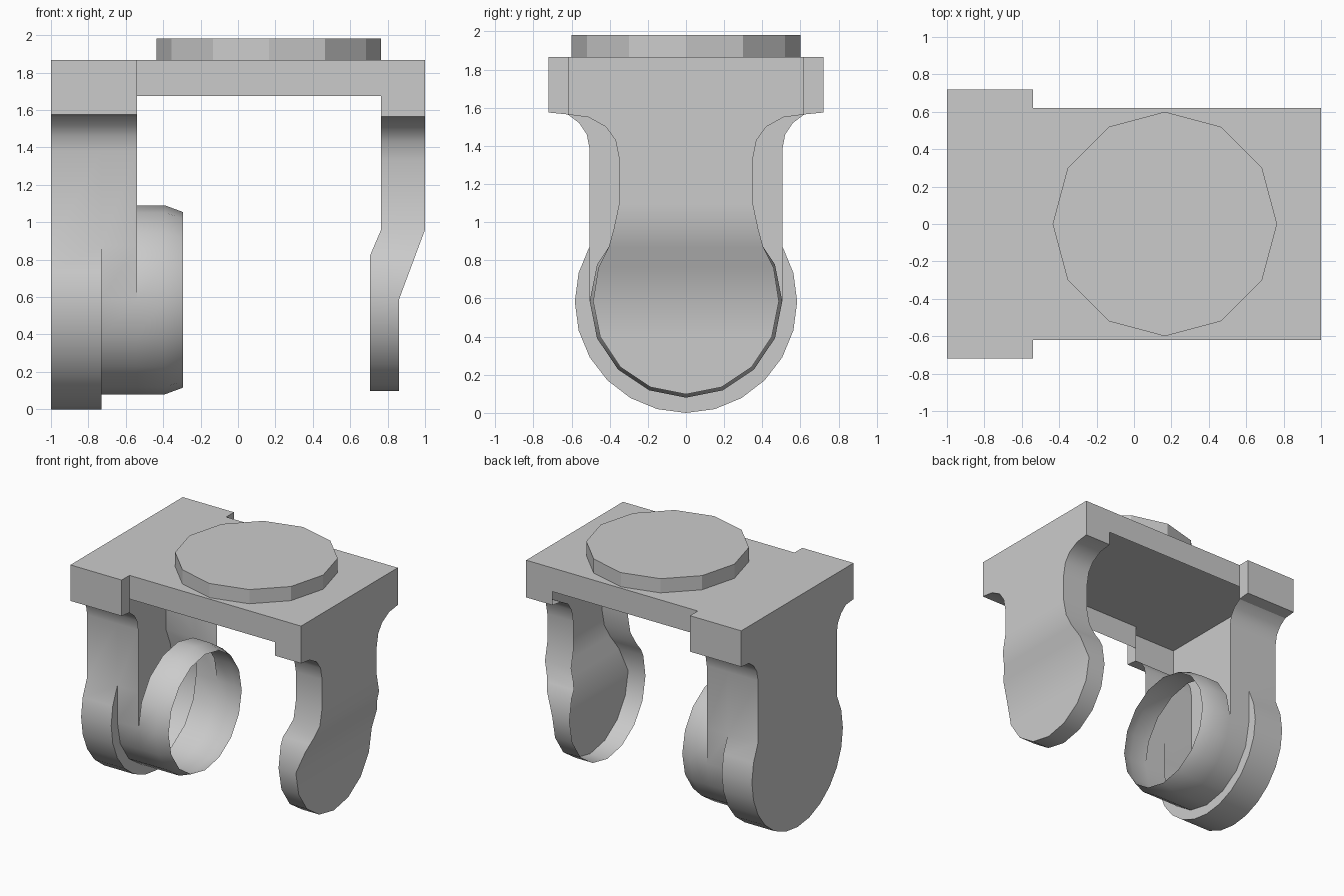
import bpy, bmesh
from math import sin, cos, radians

cube = bpy.data.objects.get("Cube")
if cube:
    bpy.data.objects.remove(cube, do_unlink=True)

grey = bpy.data.materials.new("plain_grey")
grey.use_nodes = True
GREY = (0.6, 0.6, 0.6, 1)
grey.diffuse_color = GREY
grey.node_tree.nodes["Principled BSDF"].inputs["Base Color"].default_value = GREY
TOP = 1.867


def make(name, faces, smooth=True):
    """Weld a list of polygons into one object."""
    bm = bmesh.new()
    for f in faces:
        bm.faces.new([bm.verts.new(p) for p in f])
    bmesh.ops.remove_doubles(bm, verts=bm.verts, dist=0.0005)
    bmesh.ops.recalc_face_normals(bm, faces=bm.faces)
    mesh = bpy.data.meshes.new(name)
    bm.to_mesh(mesh)
    bm.free()
    mesh.materials.append(grey)
    ob = bpy.data.objects.new(name, mesh)
    bpy.context.collection.objects.link(ob)
    if smooth:
        bpy.ops.object.select_all(action='DESELECT')
        ob.select_set(True)
        bpy.context.view_layer.objects.active = ob
        bpy.ops.object.shade_smooth_by_angle(angle=radians(30))
    return ob


def arc(radius, cz, start, end, steps):
    """Points (y, z) on an arc; angles in degrees."""
    angles = [radians(start + (end - start) * i / steps) for i in range(steps + 1)]
    return [(radius * cos(a), cz + radius * sin(a)) for a in angles]


def at(x, outline):
    return [(x, y, z) for y, z in outline]


def walls(a, b, closed=True):
    """Quads joining two matching loops."""
    n = len(a)
    return [[a[i], a[(i + 1) % n], b[(i + 1) % n], b[i]]
            for i in range(n if closed else n - 1)]


def mirrored(half):
    return [(-y, z) for y, z in reversed(half)]


# Connecting plate: a channel open underneath
channel = [(-0.62, 1.675), (-0.62, TOP), (0.62, TOP), (0.62, 1.675)]
make("bridge_plate", walls(at(-0.54, channel), at(0.765, channel), closed=False),
     smooth=False)

# Twelve-sided disc on top
rim = [(0.165 + 0.6 * cos(radians(30 * i)), 0.6 * sin(radians(30 * i))) for i in range(12)]
low = [(x, y, TOP) for x, y in rim]
high = [(x, y, 1.982) for x, y in rim]
make("top_disc", walls(low, high) + [high], smooth=False)

# Thick arm: a shell open on its inner side, with an open hub ring
R, CZ = 0.505, 0.585
pad_arc = arc(0.583, 0.583, 30, -210, 16)
pad_arc[0], pad_arc[-1] = (R, 0.875), (-R, 0.875)
shoulder = [(0.72, TOP), (0.72, 1.575), (0.62, 1.565), (0.56, 1.52),
            (0.52, 1.46), (R, 1.38)]
hub_low = arc(R, CZ, 0, -180, 8)
hub_top = arc(R, CZ, 180, 0, 8)
ring = hub_low[:-1] + hub_top[:-1]
tip = [(y * 0.93, CZ + (z - CZ) * 0.93) for y, z in ring]

pad = shoulder + pad_arc + mirrored(shoulder)
neck = shoulder + [pad_arc[0]] + hub_low + [pad_arc[-1]] + mirrored(shoulder)
step = [(0.62, TOP)] + shoulder[:3]
faces = [at(-1, pad), at(-0.54, step), at(-0.54, mirrored(step))]
faces += walls(at(-1, pad), at(-0.73, pad))
faces += walls(at(-0.73, neck), at(-0.54, neck))
faces.append(at(-0.73, pad_arc + list(reversed(hub_low))))
faces += walls(at(-0.54, ring), at(-0.39, ring))
faces += walls(at(-0.39, ring), at(-0.295, tip))
make("thick_arm_with_hub", faces)

# Thin bent arm: horizontal strips, also open on the inner side
half = [(0.62, TOP), (0.62, 1.565), (0.51, 1.55), (0.42, 1.5), (0.37, 1.43),
        (0.35, 1.33), (0.35, 1.1), (0.38, 0.96), (0.405, 0.87), (0.43, 0.82),
        (0.46, 0.76)] + arc(0.487, CZ, 0, -90, 4)


def bend(z, z_high, z_low, x_high, x_low):
    t = min(1, max(0, (z_high - z) / (z_high - z_low)))
    return x_high + (x_low - x_high) * t


def row(y, z):
    outer = bend(z, 0.96, CZ, 1, 0.86)
    inner = bend(z, 0.96, 0.82, 0.765, 0.705)
    return [(inner, -y, z), (outer, -y, z), (outer, y, z), (inner, y, z)]


rows = [row(y, z) for y, z in half]
faces = [rows[0]]
for upper, lower in zip(rows, rows[1:]):
    for quad in walls(upper, lower, closed=False):
        # Collapse repeated corners at the lowest point
        corners = list(dict.fromkeys(tuple(round(c, 5) + 0.0 for c in p) for p in quad))
        if len(corners) > 2:
            faces.append(corners)
make("thin_arm", faces)
